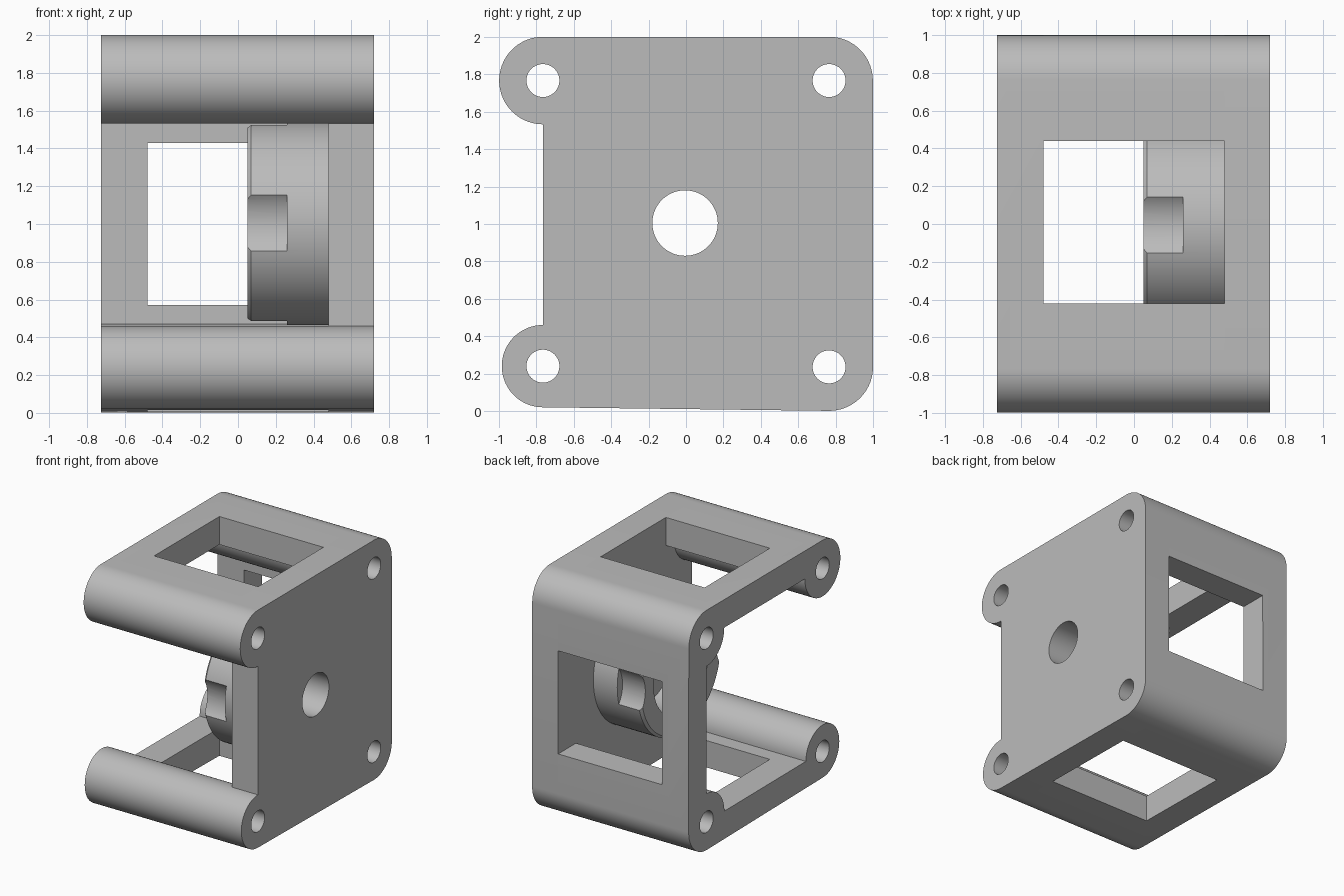
import bpy, bmesh
from math import radians, cos, sin, pi
from mathutils import Matrix, Vector

cube = bpy.data.objects.get("Cube")
if cube:
    bpy.data.objects.remove(cube, do_unlink=True)

grey = bpy.data.materials.new("plain_grey")
grey.use_nodes = True
grey.diffuse_color = (0.5, 0.5, 0.5, 1)
grey.node_tree.nodes["Principled BSDF"].inputs["Base Color"].default_value = (0.5, 0.5, 0.5, 1)

X0, XW, X1 = -0.725, 0.48, 0.72      # open end, inner wall face, outer wall face
HUB = (-0.005, 1.005)                # hub axis in y, z
FT, FB = (-0.765, 1.767, 0.234), (-0.765, 0.24, 0.22)   # front tubes: y, z, radius
BT, BB = (0.765, 1.767, 0.234), (0.765, 0.236, 0.235)   # back tubes


def finish(name, bm):
    bmesh.ops.recalc_face_normals(bm, faces=bm.faces)
    mesh = bpy.data.meshes.new(name)
    bm.to_mesh(mesh)
    bm.free()
    mesh.materials.append(grey)
    ob = bpy.data.objects.new(name, mesh)
    bpy.context.collection.objects.link(ob)
    return ob


def arc(circle, start, end):
    y, z, r = circle
    n = max(2, int((end - start) / 5))
    angles = [radians(start + (end - start) * i / n) for i in range(n + 1)]
    return [(y + r * cos(a), z + r * sin(a)) for a in angles]


def extrude_x(name, outline, xa, xb):
    bm = bmesh.new()
    face = bm.faces.new([bm.verts.new((xa, y, z)) for y, z in outline])
    made = bmesh.ops.extrude_face_region(bm, geom=[face])["geom"]
    verts = [v for v in made if isinstance(v, bmesh.types.BMVert)]
    bmesh.ops.translate(bm, verts=verts, vec=(xb - xa, 0, 0))
    return finish(name, bm)


def rod(y, z, r, xa=-1, xb=1):
    return extrude_x("cutter", arc((y, z, r), 0, 360)[:-1], xa, xb)


def box(xa, xb, ya, yb, za, zb):
    return extrude_x("cutter", [(ya, za), (yb, za), (yb, zb), (ya, zb)], xa, xb)


def cut(ob, cutters):
    bpy.context.view_layer.objects.active = ob
    for c in cutters:
        c.hide_render = True
        mod = ob.modifiers.new("cut", "BOOLEAN")
        mod.operation = "DIFFERENCE"
        mod.solver = "EXACT"
        mod.object = c
        bpy.ops.object.modifier_apply(modifier=mod.name)
        bpy.data.objects.remove(c, do_unlink=True)


def smooth(ob):
    bpy.ops.object.select_all(action="DESELECT")
    ob.select_set(True)
    bpy.context.view_layer.objects.active = ob
    bpy.ops.object.shade_smooth_by_angle(angle=radians(30))


def screw_holes():
    return [rod(y, z, 0.088) for y, z, r in (FT, FB, BT, BB)]


# C-shaped frame: top, back and bottom slabs with a tube along each corner
back_outer = arc(BB, 270, 360) + arc(BT, 0, 90)
frame = extrude_x("frame", arc(FT, 90, 360) + arc(BT, 180, 270) + arc(BB, 90, 180)
                  + arc(FB, 0, 270) + back_outer, X0, XW)
cut(frame, screw_holes() + [
    box(-XW, 0.6, -0.42, 0.44, -0.1, 2.1),      # top and bottom windows
    box(-XW, 0.6, 0.6, 1.1, 0.57, 1.43)])       # back window

# Thick side wall
side_wall = extrude_x("side_wall", arc(FT, 90, 270) + arc(FB, 90, 270) + back_outer, XW, X1)
cut(side_wall, screw_holes() + [rod(*HUB, 0.175)])

# Hollow hub turned around the x axis, with four scallops in its rim
R = 0.54
profile = [(XW, 0.175), (XW, R), (0.07, R), (0.05, 0.52), (0.05, 0.36), (0.36, 0.36), (0.36, 0.175)]
bm = bmesh.new()
ring = [bm.verts.new((x, HUB[0] + r, HUB[1])) for x, r in profile]
edges = [bm.edges.new((v, ring[i - 1])) for i, v in enumerate(ring)]
bmesh.ops.spin(bm, geom=ring + edges, cent=(0, *HUB), axis=(1, 0, 0),
               angle=2 * pi, steps=96, use_merge=True)
bmesh.ops.remove_doubles(bm, verts=bm.verts, dist=0.0001)
hub = finish("hub", bm)
cut(hub, [rod(HUB[0] + 0.72 * cos(a), HUB[1] + 0.72 * sin(a), 0.25, -0.2, 0.26)
          for a in (0, pi / 2, pi, 3 * pi / 2)])

for part in (frame, side_wall, hub):
    smooth(part)
